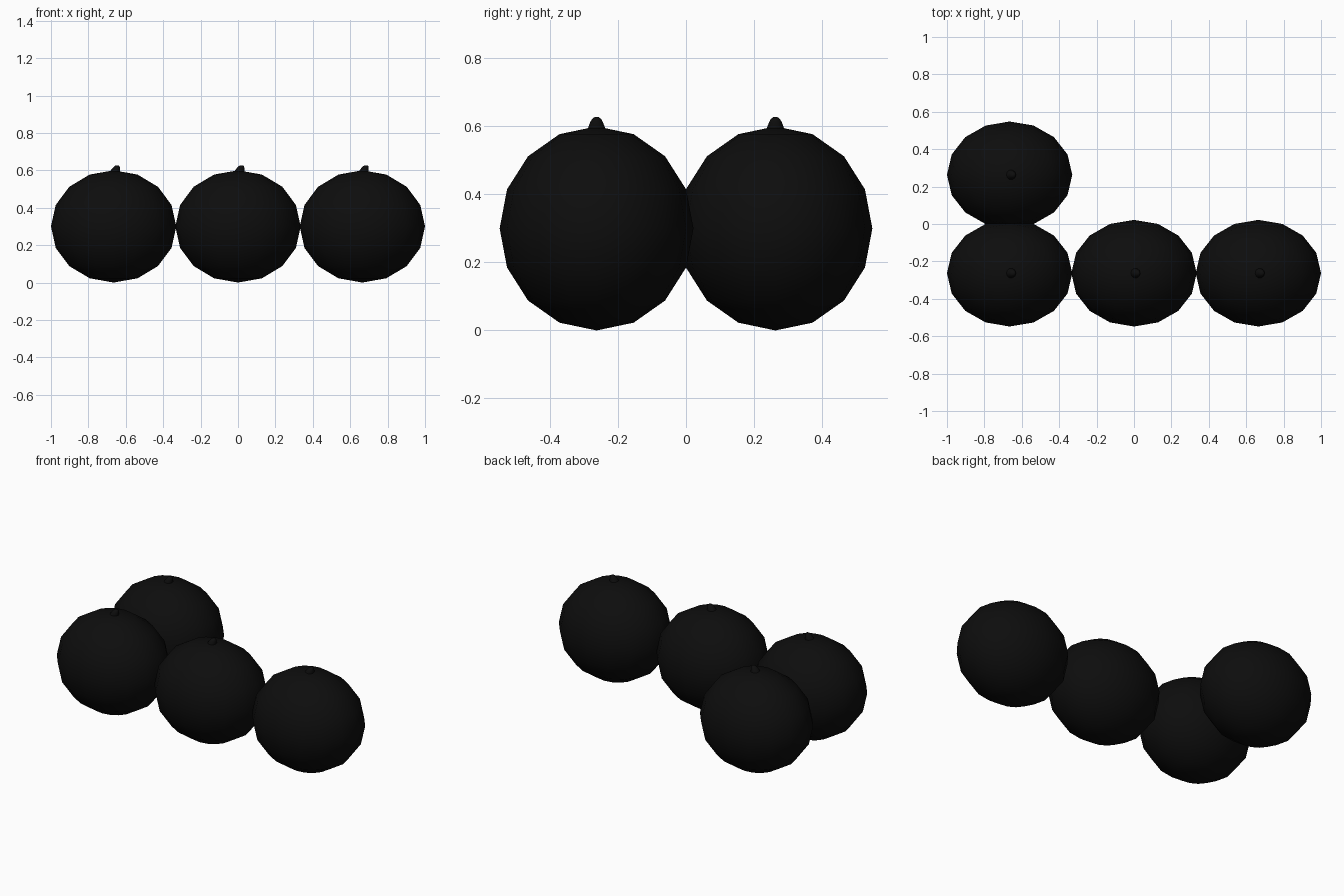
import bpy, bmesh, math
from mathutils import Matrix, Vector

if "Cube" in bpy.data.objects:
    bpy.data.objects.remove(bpy.data.objects["Cube"])

black = bpy.data.materials.new("near black")
black.diffuse_color = (0.004, 0.004, 0.004, 1)
black.use_nodes = True
black.node_tree.nodes["Principled BSDF"].inputs["Base Color"].default_value = black.diffuse_color

RX, RY, RZ = 0.335, 0.285, 0.30
CENTRES = [(-0.665, -0.263), (0, -0.263), (0.665, -0.263), (-0.665, 0.263)]


def finish(bm, name):
    mesh = bpy.data.meshes.new(name)
    bmesh.ops.recalc_face_normals(bm, faces=bm.faces)
    for f in bm.faces:
        f.smooth = True
    bm.to_mesh(mesh)
    bm.free()
    mesh.materials.append(black)
    ob = bpy.data.objects.new(name, mesh)
    bpy.context.collection.objects.link(ob)


def ball(name, x, y):
    # Low-sided, slightly squashed sphere
    bm = bmesh.new()
    bmesh.ops.create_uvsphere(bm, u_segments=16, v_segments=8, radius=1)
    bmesh.ops.transform(bm, verts=bm.verts,
                        matrix=Matrix.Translation((x, y, RZ)) @ Matrix.Diagonal((RX, RY, RZ, 1)))
    finish(bm, name)


def stem(name, x, y):
    # Short tapering stub with a rounded tip, leaning towards +x
    profile = [(0.0, 0.570, 0.032), (0.008, 0.596, 0.026), (0.014, 0.612, 0.020),
               (0.018, 0.622, 0.014), (0.020, 0.627, 0.007)]
    bm = bmesh.new()
    rings = []
    for dx, z, r in profile:
        rings.append([bm.verts.new(Vector((x + dx + r * math.cos(a), y + r * math.sin(a), z)))
                      for a in (i * math.tau / 10 for i in range(10))])
    for lo, hi in zip(rings, rings[1:]):
        for i in range(10):
            j = (i + 1) % 10
            bm.faces.new((lo[i], lo[j], hi[j], hi[i]))
    bm.faces.new(rings[0])
    bm.faces.new(rings[-1])
    finish(bm, name)


for n, (cx, cy) in enumerate(CENTRES, 1):
    ball(f"ball_{n}", cx, cy)
    stem(f"stem_{n}", cx, cy)
